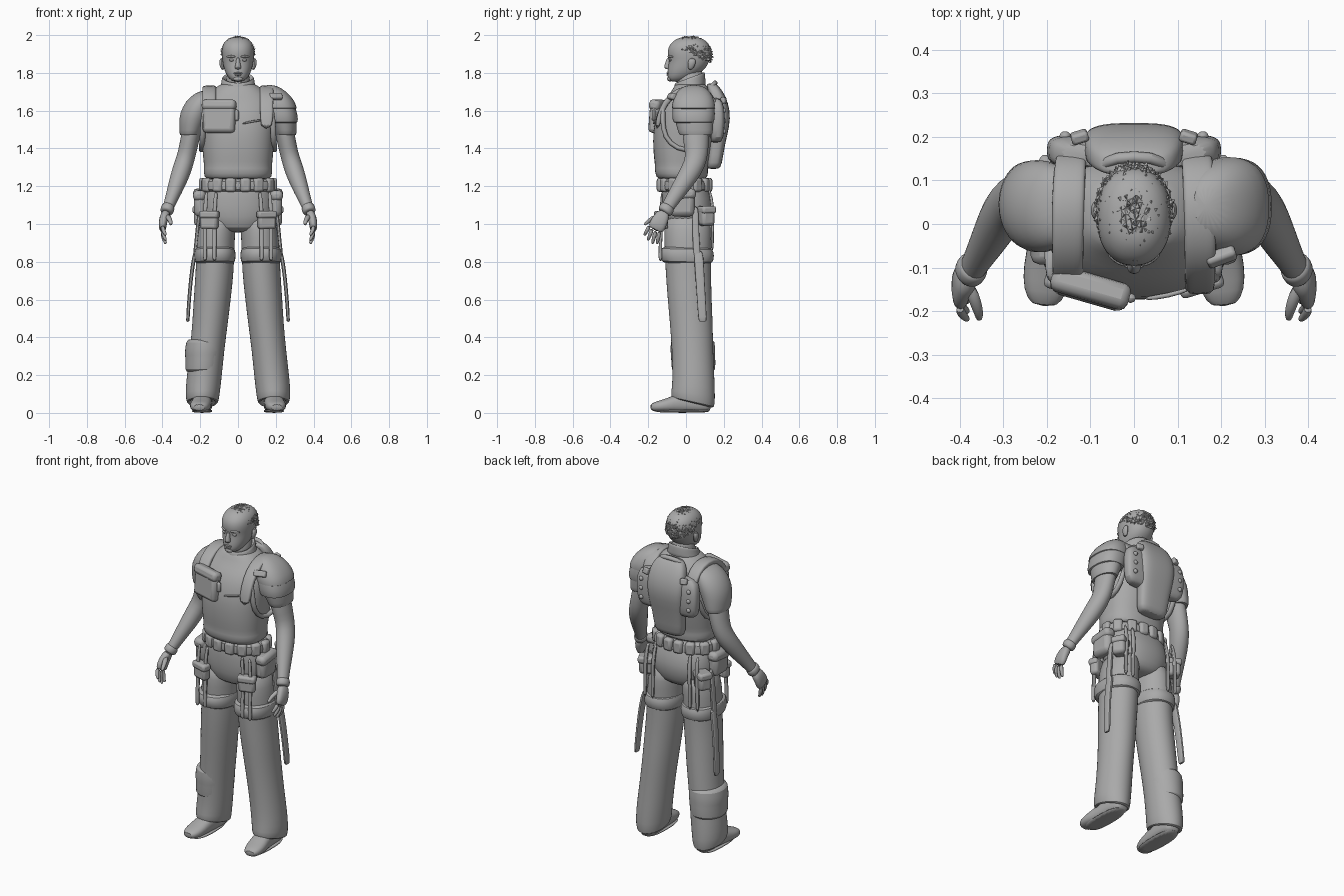
import bpy, bmesh, math, random
from mathutils import Vector, Matrix

random.seed(4)
GREY = bpy.data.materials.new("plain grey")
GREY.diffuse_color = (0.4, 0.4, 0.4, 1)


def finish(name, bm, mirror=False, sub=0, bevel=0):
    bmesh.ops.recalc_face_normals(bm, faces=bm.faces)
    me = bpy.data.meshes.new(name)
    bm.to_mesh(me)
    bm.free()
    me.materials.append(GREY)
    ob = bpy.data.objects.new(name, me)
    bpy.context.collection.objects.link(ob)
    if bevel:
        m = ob.modifiers.new("bevel", 'BEVEL')
        m.width, m.segments = bevel, 2
    if mirror:
        m = ob.modifiers.new("mirror", 'MIRROR')
        m.use_mirror_merge = False
    if sub:
        ob.modifiers.new("smooth", 'SUBSURF').levels = sub
        ob.modifiers["smooth"].render_levels = sub
    return ob


def loft(name, pts, ref=None, n=16, p=2.0, sub=1, mirror=False):
    """Skin rings (x, y, z, half_a, half_b[, tilt]); rings follow the path when ref is given."""
    bm, rings = bmesh.new(), []
    for i, q in enumerate(pts):
        c, tilt = Vector(q[:3]), (q[5] if len(q) > 5 else 0)
        u, v = Vector((1, 0, 0)), Vector((0, 1, tilt))
        if ref:
            t = (Vector(pts[min(i + 1, len(pts) - 1)][:3]) - Vector(pts[max(i - 1, 0)][:3])).normalized()
            v = Vector(ref)
            v = (v - v.dot(t) * t).normalized()
            u = v.cross(t)
        ring = []
        for k in range(n):
            a = 2 * math.pi * (k + 0.5) / n
            ca, sa = math.cos(a), math.sin(a)
            ring.append(bm.verts.new(c + u * q[3] * math.copysign(abs(ca) ** (2 / p), ca)
                                     + v * q[4] * math.copysign(abs(sa) ** (2 / p), sa)))
        rings.append(ring)
    for r, s in zip(rings, rings[1:]):
        for k in range(n):
            bm.faces.new((r[k], r[(k + 1) % n], s[(k + 1) % n], s[k]))
    bm.faces.new(rings[0])
    bm.faces.new(rings[-1])
    return finish(name, bm, mirror, sub)


def box(name, loc, size, rot=0, tilt=0, mirror=False, bevel=0.012):
    bm = bmesh.new()
    bmesh.ops.create_cube(bm, size=1)
    bm.transform(Matrix.Translation(loc) @ Matrix.Rotation(rot, 4, 'Z')
                 @ Matrix.Rotation(tilt, 4, 'X') @ Matrix.Diagonal((*size, 1)))
    return finish(name, bm, mirror, bevel=bevel)


def ball(name, loc, size, mirror=False):
    bm = bmesh.new()
    bmesh.ops.create_uvsphere(bm, u_segments=14, v_segments=10, radius=1)
    bm.transform(Matrix.Translation(loc) @ Matrix.Diagonal((*size, 1)))
    return finish(name, bm, mirror)


def span(z, rx, y0, y1, tilt=0):
    return (0, (y0 + y1) / 2, z, rx, (y1 - y0) / 2, tilt)


# Head and face
loft("head", [span(1.752, .026, -.085, -.02), span(1.772, .05, -.098, .03), span(1.80, .067, -.099, .075),
              span(1.83, .077, -.096, .11), span(1.865, .083, -.09, .125), span(1.89, .086, -.097, .13),
              span(1.92, .087, -.098, .132), span(1.95, .082, -.088, .125), span(1.975, .064, -.06, .10),
              span(1.99, .035, -.03, .07)], n=24, p=2.2)
loft("neck", [span(1.68, .07, -.05, .09), span(1.76, .062, -.05, .09), span(1.83, .062, -.04, .10)])
loft("nose", [(0, -.088, 1.885, .009, .012), (0, -.096, 1.85, .012, .016), (0, -.1, 1.828, .019, .019),
              (0, -.092, 1.818, .014, .014)], n=10)
loft("brow", [(.012, -.094, 1.884, .006, .006), (.035, -.089, 1.89, .008, .007), (.062, -.066, 1.884, .005, .006)],
     ref=(0, 0, 1), n=8, mirror=True)
ball("eye", (.034, -.083, 1.868), (.014, .008, .007), True)
ball("upper_lip", (0, -.094, 1.799), (.024, .01, .005))
ball("lower_lip", (0, -.093, 1.79), (.019, .01, .006))
ball("chin", (0, -.085, 1.769), (.026, .015, .014))
loft("ear", [(.08, .022, 1.815, .008, .01), (.086, .028, 1.835, .011, .019), (.089, .032, 1.86, .013, .023),
             (.086, .032, 1.879, .007, .014)], n=10, mirror=True)

# Short tufted hair: a cropped dome with uneven spikes
bm = bmesh.new()
bmesh.ops.create_icosphere(bm, subdivisions=4, radius=1)
bm.transform(Matrix.Translation((0, .022, 1.892)) @ Matrix.Diagonal((.089, .115, .101, 1)))
bmesh.ops.delete(bm, geom=[v for v in bm.verts if v.co.z < 1.905 - .45 * v.co.y], context='VERTS')
tufts = bmesh.ops.poke(bm, faces=bm.faces)["verts"]
for v in tufts:
    away = (v.co - Vector((0, .022, 1.892))).normalized()
    v.co += away * random.uniform(-.004, .008) + Vector((random.uniform(-.004, .004), random.uniform(-.006, .006), 0))
    v.co.z = min(v.co.z, 2.0)
finish("hair", bm)

# Padded vest and collar
loft("vest", [span(1.235, .165, -.14, .10), span(1.245, .178, -.158, .115), span(1.29, .184, -.168, .118),
              span(1.30, .179, -.163, .116), span(1.36, .187, -.172, .13), span(1.44, .192, -.176, .145),
              span(1.52, .198, -.172, .155), span(1.60, .2, -.15, .155), span(1.65, .188, -.12, .15),
              span(1.69, .16, -.085, .135), span(1.725, .115, -.065, .115), span(1.75, .08, -.05, .1)], n=28, p=2.4)
loft("collar", [(0, .015, 1.69, .115, .095, .3), (0, .018, 1.725, .092, .085, .36), (0, .02, 1.765, .088, .083, .37),
                (0, .02, 1.778, .083, .077, .37), (0, .02, 1.77, .07, .065, .37), (0, .02, 1.74, .06, .06, .3)], n=20)
loft("shoulder_strap", [(.15, -.155, 1.50, .014, .034), (.152, -.135, 1.60, .016, .035), (.152, -.085, 1.68, .017, .036),
                        (.152, .0, 1.722, .017, .038), (.15, .09, 1.717, .017, .038), (.145, .15, 1.66, .016, .036),
                        (.14, .165, 1.56, .014, .034)], ref=(1, 0, 0), n=12, p=4, mirror=True)
loft("armhole_rim", [(.17, -.12, 1.64, .014, .014), (.185, -.125, 1.55, .014, .016), (.187, -.115, 1.46, .014, .016),
                     (.193, -.05, 1.395, .014, .016), (.193, .05, 1.385, .014, .016), (.187, .11, 1.44, .014, .016),
                     (.18, .14, 1.55, .014, .014)], ref=(1, 0, 0), n=10, mirror=True)

# Chest pouch on one side, with its flap and tab
box("chest_pouch", (-.1, -.15, 1.56), (.175, .055, .155), -.28, -.08, bevel=.02)
box("chest_pouch_flap", (-.1, -.146, 1.63), (.185, .06, .055), -.28, -.2, bevel=.018)
box("chest_pouch_tab", (-.008, -.17, 1.575), (.025, .022, .06), 0)
loft("chest_panel_edge", [(.02, -.172, 1.53, .006, .006), (.08, -.165, 1.545, .006, .006), (.13, -.148, 1.55, .006, .006)],
     ref=(0, 0, 1), n=8)

# Back plate, wings and bolts
loft("back_plate", [span(1.29, .075, .11, .175), span(1.31, .095, .11, .19), span(1.42, .1, .12, .205),
                    span(1.52, .115, .13, .232), span(1.60, .12, .13, .235), span(1.68, .115, .12, .21),
                    span(1.73, .09, .11, .175), span(1.745, .06, .11, .155)], n=20, p=3.2)
loft("back_wing", [(.1, .155, 1.43, .06, .025), (.115, .165, 1.45, .08, .035), (.12, .17, 1.54, .083, .038),
                   (.12, .168, 1.62, .08, .036), (.11, .155, 1.67, .06, .03)], p=3.5, mirror=True)
for z in (1.49, 1.545, 1.60):
    ball("back_bolt", (.158, .202, z), (.013, .011, .013), True)
loft("back_handle", [(-.075, .13, 1.72, .014, .014), (-.05, .155, 1.748, .014, .014), (.05, .155, 1.748, .014, .014),
                     (.075, .13, 1.72, .014, .014)], ref=(0, 1, 0), n=10)
box("back_buckle", (.125, .2, 1.655), (.04, .025, .035), -.3, .3, True, .007)

# Arms, sleeves and cuffs
Y = (0, 1, 0)
loft("arm", [(.2, .045, 1.62, .05, .06), (.245, .05, 1.50, .052, .075), (.262, .055, 1.41, .05, .066),
             (.278, .055, 1.345, .049, .06), (.298, .03, 1.285, .052, .057), (.322, -.015, 1.215, .046, .05),
             (.35, -.065, 1.14, .036, .04), (.37, -.1, 1.085, .029, .034), (.382, -.118, 1.055, .028, .034)],
     ref=Y, mirror=True)
loft("sleeve", [(.25, .052, 1.475, .04, .06), (.253, .052, 1.465, .057, .088), (.25, .05, 1.49, .06, .093),
                (.235, .042, 1.56, .08, .106), (.212, .04, 1.62, .084, .11), (.185, .04, 1.675, .072, .095),
                (.15, .04, 1.71, .045, .06)], n=20, mirror=True)
loft("wrist_cuff", [(.366, -.092, 1.098, .03, .034), (.37, -.099, 1.088, .037, .041), (.378, -.111, 1.066, .037, .041),
                    (.381, -.117, 1.058, .028, .034)], ref=Y, mirror=True)

# Hands
loft("palm", [(.378, -.113, 1.065, .024, .032), (.392, -.13, 1.035, .025, .042), (.4, -.15, .995, .022, .047),
              (.398, -.165, .965, .017, .044)], ref=Y, n=12, p=2.6, mirror=True)
for i, (y0, y1, z0, z1) in enumerate([(-.193, -.218, .99, .945), (-.178, -.2, .975, .918),
                                      (-.16, -.177, .965, .9), (-.14, -.152, .962, .9)]):
    loft("finger_%d" % (i + 1), [(.4, y0, z0, .012, .012), (.397, (y0 + y1) / 2, (z0 + z1) / 2, .012, .0115),
                                 (.384, y1, z1, .009, .009), (.381, y1 - .002, z1 - .005, .005, .005)],
         ref=Y, n=8, mirror=True)
loft("thumb", [(.378, -.14, 1.045, .013, .016), (.364, -.18, 1.03, .013, .015), (.356, -.205, 1.01, .011, .012),
               (.355, -.222, .993, .006, .007)], ref=(1, 0, 0), n=8, mirror=True)

# Layered pad on one shoulder
loft("shoulder_pad", [(.235, .04, 1.54, .07, .09), (.236, .04, 1.53, .083, .11), (.229, .04, 1.58, .089, .116),
                      (.21, .04, 1.645, .086, .11), (.185, .04, 1.70, .066, .085), (.165, .04, 1.73, .03, .04)], n=20, p=2.4)
loft("shoulder_pad_top", [(.222, .04, 1.612, .08, .1), (.223, .04, 1.604, .093, .118), (.212, .04, 1.65, .091, .114),
                          (.187, .04, 1.705, .07, .09), (.165, .04, 1.738, .03, .04)], n=20, p=2.4)
box("pad_buckle", (.2, -.075, 1.675), (.07, .03, .035), .35, -.5, bevel=.008)

# Hips, belt and belt pouches
loft("hips", [span(.955, .07, -.06, .08), span(.975, .15, -.11, .125), span(1.04, .192, -.125, .145),
              span(1.10, .195, -.13, .15), span(1.17, .185, -.128, .13), span(1.25, .165, -.12, .10)], n=24, p=2.3)
loft("belt", [span(1.168, .17, -.12, .11), span(1.172, .196, -.142, .13), span(1.235, .196, -.142, .12),
              span(1.242, .17, -.12, .1)], n=28, p=2.4)
for a in (-78, -55, -28, 0, 30, 58, 80):
    r = math.radians(a)
    box("belt_pouch", (.187 * math.cos(r), -.008 + .128 * math.sin(r), 1.207), (.04, .055, .075),
        math.atan2(math.sin(r) / .128, math.cos(r) / .187), 0, True, .014)

# Trouser legs with flared hems
loft("trouser_leg", [(.1, .01, 1.06, .085, .115), (.112, .01, .97, .1, .128), (.12, .01, .88, .102, .125),
                     (.122, .012, .76, .102, .122), (.135, .018, .62, .1, .118), (.147, .028, .48, .095, .115),
                     (.165, .035, .32, .092, .11), (.18, .04, .18, .094, .112), (.188, .038, .1, .092, .117, -.1),
                     (.188, .036, .05, .085, .118, -.25), (.188, .036, .052, .068, .09, -.25),
                     (.188, .036, .09, .055, .07, -.2)], n=20, mirror=True)
loft("shin_wrap", [(-.183, .04, .215, .085, .1), (-.183, .04, .22, .1, .119), (-.178, .038, .30, .101, .118),
                   (-.178, .037, .31, .106, .12), (-.173, .035, .385, .104, .12), (-.172, .035, .392, .085, .1)], n=20)

# Thigh bands, straps and pouches
loft("thigh_band", [(.122, .008, .79, .095, .11, -.02), (.122, .006, .795, .107, .138, -.02),
                    (.122, .004, .835, .112, .148, -.02), (.122, .004, .872, .107, .14, -.02),
                    (.122, .006, .88, .09, .11, -.02)], n=20, p=2.3, mirror=True)
for x in (.125, .175):
    loft("thigh_strap", [(x - .01, -.125, 1.18, .011, .008), (x, -.132, 1.08, .011, .008),
                         (x, -.13, .98, .011, .008), (x, -.138, .85, .011, .01), (x, -.135, .80, .011, .01)],
         n=8, p=4, mirror=True)
    loft("rear_strap", [(x - .01, .12, 1.19, .011, .01), (x - .005, .145, 1.09, .011, .009),
                        (x, .138, .98, .011, .008), (x, .14, .85, .011, .01)], n=8, p=4, mirror=True)
box("thigh_pouch", (.152, -.128, 1.02), (.095, .05, .095), .3, 0, True, .015)
box("thigh_pouch_flap", (.152, -.132, 1.05), (.105, .055, .04), .3, 0, True, .012)
box("hip_pocket", (.2, -.02, 1.11), (.065, .13, .14), 0, 0, True, .025)
box("hip_pocket_flap", (.205, -.02, 1.155), (.065, .145, .055), 0, .1, True, .02)
box("rear_pouch", (.185, .105, 1.04), (.085, .075, .1), .45, 0, True, .018)
box("rear_pouch_flap", (.186, .107, 1.075), (.093, .08, .04), .45, 0, True, .012)
loft("side_strap", [(.2, .05, 1.10, .01, .018), (.213, .05, 1.0, .01, .018), (.223, .055, .88, .01, .02),
                    (.232, .06, .82, .01, .02)], n=8, p=4, mirror=True)
loft("hanging_strap", [(.222, .065, .87, .012, .026), (.242, .07, .78, .011, .026), (.258, .08, .62, .01, .024),
                       (.266, .088, .49, .01, .024), (.266, .088, .482, .008, .018)], n=8, p=4, mirror=True)

# Boots, toes turned slightly outwards
loft("boot", [(.18, .135, .04, .03, .03), (.182, .115, .045, .05, .045), (.186, .03, .052, .052, .052),
              (.19, -.04, .052, .052, .052), (.198, -.1, .04, .058, .036), (.204, -.155, .034, .052, .028),
              (.207, -.19, .027, .03, .018)], ref=(0, 0, 1), n=14, p=2.5, mirror=True)
loft("boot_sole", [(.19, -.02, .0, .052, .14), (.19, -.02, .012, .056, .15), (.19, -.02, .018, .05, .145)],
     n=20, p=2.6, mirror=True)

# Smooth shading with crisp creases
bpy.ops.object.select_all(action='SELECT')
bpy.context.view_layer.objects.active = bpy.data.objects["vest"]
bpy.ops.object.shade_smooth_by_angle(angle=math.radians(50))
bpy.data.objects["hair"].data.shade_flat()
